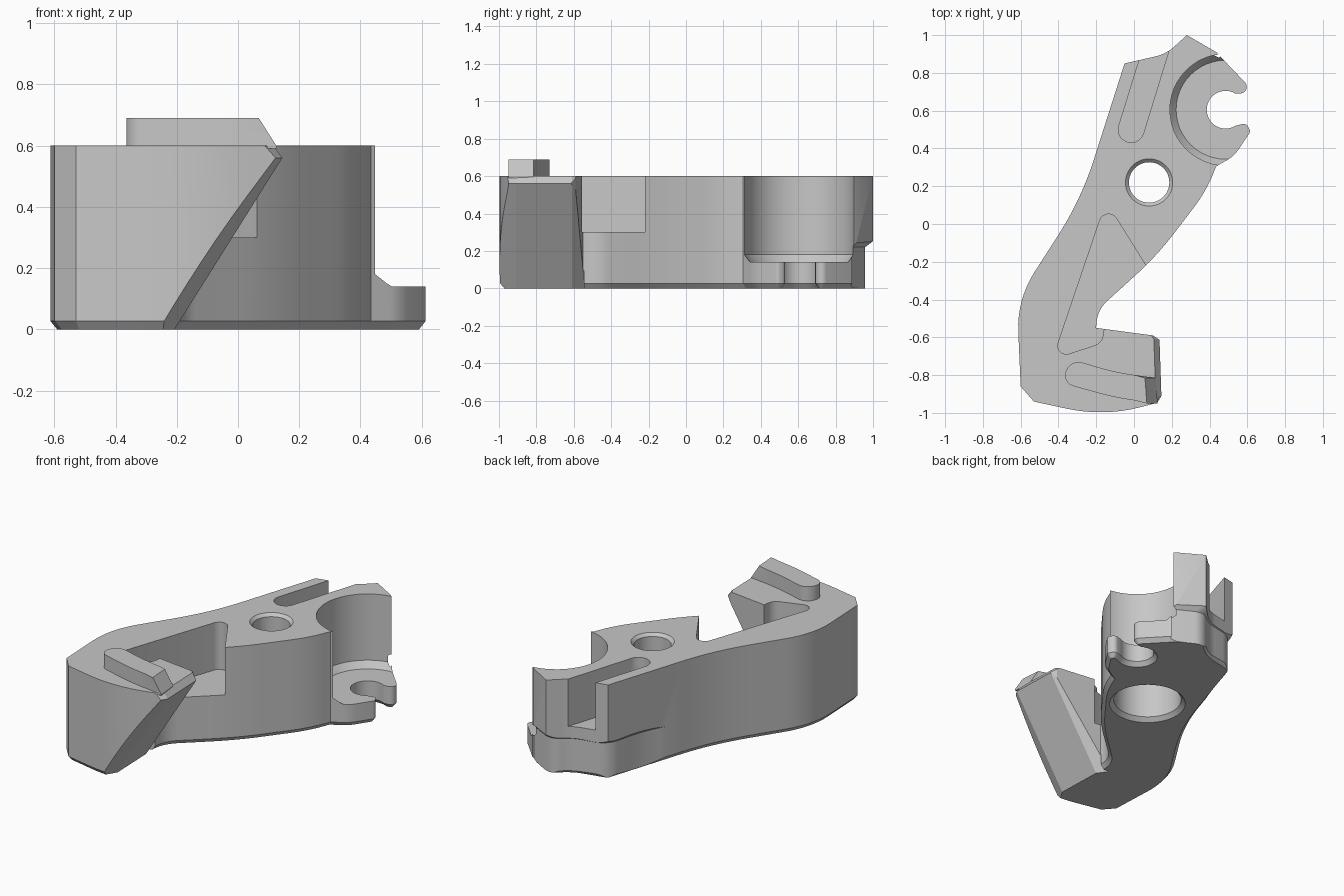
import bpy, bmesh, math
from mathutils import Vector

if "Cube" in bpy.data.objects:
    bpy.data.objects.remove(bpy.data.objects["Cube"], do_unlink=True)

GRAY = (0.57, 0.57, 0.57, 1)
mat = bpy.data.materials.new("plain gray")
mat.use_nodes = True
mat.diffuse_color = GRAY
mat.node_tree.nodes["Principled BSDF"].inputs["Base Color"].default_value = GRAY


def rounded(corners, steps=8):
    """Outline from (x, y) corners; a third value is the length trimmed for a true fillet."""
    out = []
    for i, c in enumerate(corners):
        p = Vector(c[:2])
        if len(c) == 2:
            out.append(p)
            continue
        u, v = ((Vector(corners[j % len(corners)][:2]) - p).normalized() for j in (i - 1, i + 1))
        half = u.angle(v) / 2
        center = p + (u + v).normalized() * c[2] / math.cos(half)
        a, b = p + u * c[2] - center, p + v * c[2] - center
        total = a.angle(b)
        for k in range(steps + 1):
            t = total * k / steps
            out.append(center + (a * math.sin(total - t) + b * math.sin(t)) / math.sin(total))
    return out


def arc(cx, cy, r, start, end, n):
    angles = [math.radians(start + (end - start) * k / n) for k in range(n + 1)]
    return [Vector((cx + r * math.cos(a), cy + r * math.sin(a))) for a in angles]


def inset(pts, d):
    """Clockwise outline moved inward by d with mitred corners."""
    out = []
    for i, p in enumerate(pts):
        u = (p - pts[i - 1]).normalized()
        v = (pts[(i + 1) % len(pts)] - p).normalized()
        m = Vector((u.y + v.y, -u.x - v.x))
        out.append(p + m * (2 * d / m.length_squared))
    return out


def moved(pts, dx, dy=0):
    return [Vector((p[0] + dx, p[1] + dy)) for p in pts]


def loft(name, rings):
    """Solid skin through rings given as (height, outline)."""
    bm = bmesh.new()
    rows = [[bm.verts.new((p[0], p[1], z)) for p in pts] for z, pts in rings]
    n = len(rows[0])
    bm.faces.new(rows[0])
    bm.faces.new(rows[-1])
    for lo, hi in zip(rows, rows[1:]):
        for i in range(n):
            j = (i + 1) % n
            bm.faces.new((lo[i], lo[j], hi[j], hi[i]))
    bmesh.ops.recalc_face_normals(bm, faces=bm.faces)
    mesh = bpy.data.meshes.new(name)
    bm.to_mesh(mesh)
    bm.free()
    mesh.materials.append(mat)
    obj = bpy.data.objects.new(name, mesh)
    bpy.context.collection.objects.link(obj)
    return obj


def revolve(name, cx, cy, profile):
    return loft(name, [(z, arc(cx, cy, r, 0, 352.5, 47)) for z, r in profile])


def finish(obj):
    bpy.ops.object.select_all(action='DESELECT')
    obj.select_set(True)
    bpy.context.view_layer.objects.active = obj
    bpy.ops.object.shade_smooth_by_angle(angle=math.radians(25))


def cut(obj, cutter):
    cutter.hide_render = True
    mod = obj.modifiers.new("cut", 'BOOLEAN')
    mod.operation, mod.solver, mod.object = 'DIFFERENCE', 'EXACT', cutter
    bpy.context.view_layer.objects.active = obj
    bpy.ops.object.modifier_apply(modifier=mod.name)
    bpy.data.objects.remove(cutter, do_unlink=True)


# Lever body with the forked tab
outline = rounded([(-0.05, 0.85), (0.17, 0.90, 0.06), (0.28, 1.0), (0.435, 0.91),
                   (0.64, 0.695, 0.076)])
outline = outline[:-9] + rounded([(0.435, 0.91), (0.64, 0.695, 0.076), (0.538, 0.69)])[1:-1]
outline += arc(0.485, 0.605, 0.1, 58, 302, 24)
outline += rounded([(0.538, 0.52), (0.595, 0.535, 0.024), (0.617, 0.49, 0.014),
                    (0.53, 0.36, 0.04), (0.435, 0.305), (0.38, 0.17, 0.1),
                    (0.12, -0.17, 0.15), (-0.2, -0.46, 0.08), (-0.2, -0.55),
                    (0.10, -0.59), (0.16, -0.63), (0.16, -0.94), (0.11, -0.95),
                    (-0.16, -1.02, 0.2), (-0.53, -0.94), (-0.6, -0.86),
                    (-0.62, -0.4, 0.17), (-0.28, 0.13, 0.22), (-0.05, 0.85)])[1:-1]
body = loft("lever_body", [(0, inset(outline, 0.022)), (0.027, outline), (0.6, outline)])

# Round pocket above the tab
cut(body, revolve("pocket_cutter", 0.485, 0.605,
                  [(0.14, 0.262), (0.18, 0.295), (0.8, 0.295)]))

# Pivot hole with countersink and wide recess underneath
cut(body, revolve("hole_cutter", 0.08, 0.22,
                  [(-0.1, 0.225), (0, 0.225), (0.025, 0.2), (0.3, 0.2),
                   (0.301, 0.107), (0.582, 0.107), (0.6, 0.125), (0.7, 0.125)]))

# Slot open to the back, and triangular pocket open to the side
slot = rounded([(-0.10, 0.455, 0.067), (0.03, 0.415, 0.067),
                (0.236, 1.084), (0.107, 1.124)])
cut(body, loft("slot_cutter", [(0.3, slot), (0.8, slot)]))
web = rounded([(-0.43, -0.715, 0.09), (-0.17, -0.63, 0.04), (-0.155, -0.53),
               (0.2, -0.5), (0.2, -0.44), (-0.148, 0.118, 0.105)])
cut(body, loft("web_cutter", [(0.3, web), (0.8, web)]))

# Slanted, chamfered jaw face
jaw = [(0.09, -0.545), (0.135, -0.61), (0.145, -0.91), (0.06, -1.05),
       (1.2, -1.05), (1.2, -0.545)]
cut(body, loft("jaw_cutter", [(-0.1, moved(jaw, -0.415)), (0.56, jaw),
                              (0.64, moved(jaw, -0.06))]))

# Narrower rounded foot under the back end
foot = rounded([(-0.4, 0.3), (-0.26, 0.3), (-0.11, 0.58, 0.1), (-0.04, 0.85, 0.08),
                (0.17, 0.89, 0.06), (0.27, 0.975, 0.06), (0.45, 0.88),
                (0.7, 1.2), (-0.4, 1.2)])
cut(body, loft("foot_cutter", [(-0.1, foot), (0.22, foot),
                               (0.25, moved(foot, -0.02, 0.04))]))
finish(body)

# Raised rib on the jaw, with a sloped end
rib = rounded([(0.125, -0.95), (0.115, -0.815), (-0.1, -0.785, 0.1),
               (-0.335, -0.715, 0.065), (-0.385, -0.84, 0.065), (-0.1, -0.92, 0.1)])
finish(loft("jaw_rib", [(0.59, rib), (0.60, rib),
                        (0.69, moved(rib[:2], -0.057) + rib[2:])]))
